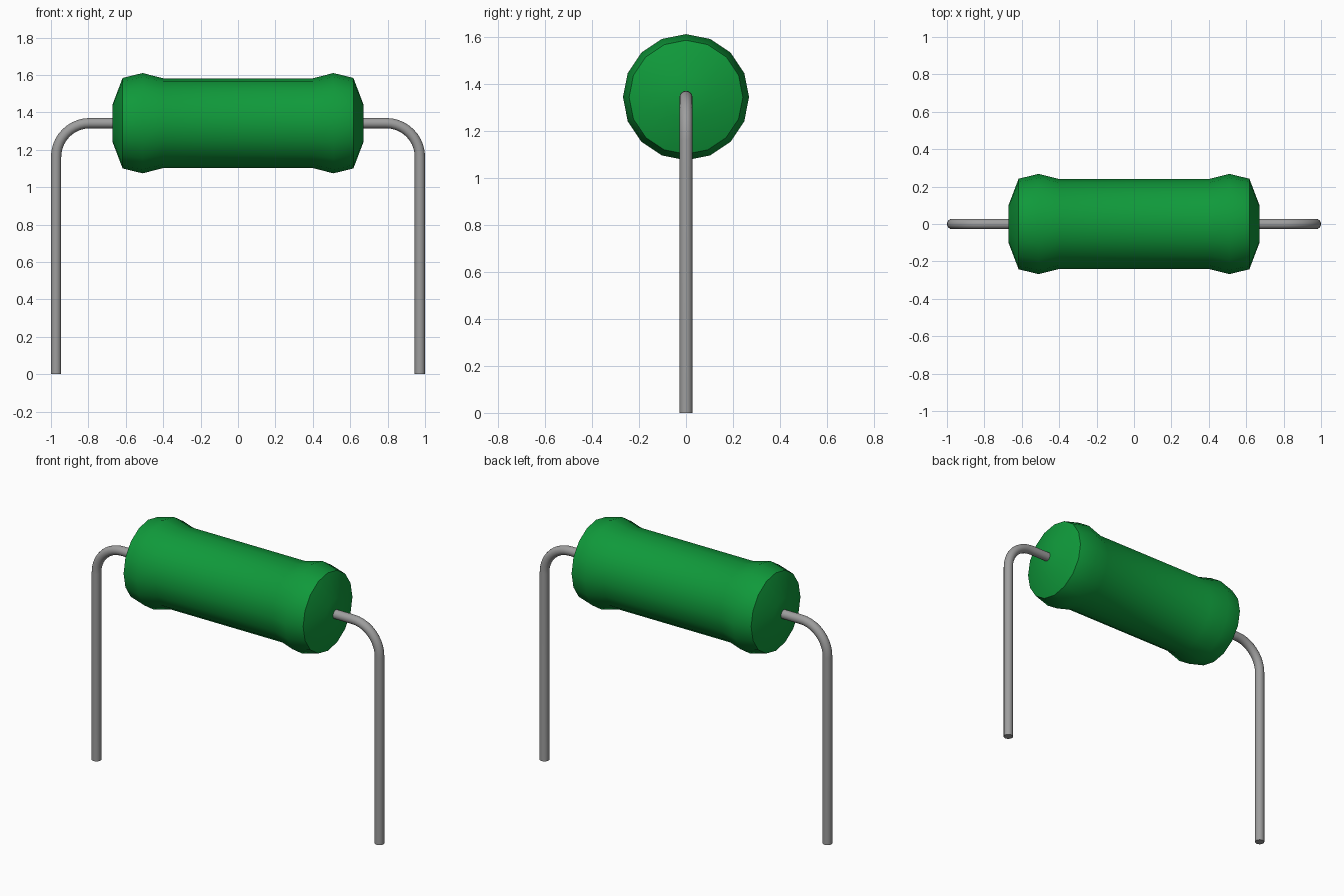
import bpy, bmesh, math
from mathutils import Vector

cube = bpy.data.objects.get("Cube")
if cube:
    bpy.data.objects.remove(cube, do_unlink=True)

AXIS_Z = 1.342       # height of the body axis
WIRE_R = 0.0275
BEND_R = 0.18
LEG_X = 1.0 - WIRE_R


def material(name, rgb, roughness):
    m = bpy.data.materials.new(name)
    m.use_nodes = True
    m.diffuse_color = (*rgb, 1)
    bsdf = m.node_tree.nodes["Principled BSDF"]
    bsdf.inputs["Base Color"].default_value = (*rgb, 1)
    bsdf.inputs["Roughness"].default_value = roughness
    return m


def sweep(name, rings, sides, mat):
    """Skin circles given as (centre, normal direction in the xz plane, radius)."""
    bm = bmesh.new()
    loops = []
    for centre, up, radius in rings:
        loop = []
        for i in range(sides):
            a = math.tau * i / sides
            offset = up * math.cos(a) + Vector((0, 1, 0)) * math.sin(a)
            loop.append(bm.verts.new(centre + offset * radius))
        loops.append(loop)
    for a, b in zip(loops, loops[1:]):
        for i in range(sides):
            j = (i + 1) % sides
            bm.faces.new((a[i], a[j], b[j], b[i]))
    bm.faces.new(loops[0])
    bm.faces.new(loops[-1])
    bmesh.ops.recalc_face_normals(bm, faces=bm.faces)
    mesh = bpy.data.meshes.new(name)
    bm.to_mesh(mesh)
    bm.free()
    mesh.materials.append(mat)
    obj = bpy.data.objects.new(name, mesh)
    bpy.context.collection.objects.link(obj)
    bpy.ops.object.select_all(action='DESELECT')
    obj.select_set(True)
    bpy.context.view_layer.objects.active = obj
    bpy.ops.object.shade_smooth_by_angle(angle=math.radians(35))
    return obj


green = material("green coating", (0.005, 0.32, 0.043), 0.5)
metal = material("grey metal", (0.34, 0.34, 0.34), 0.5)

# Body: mirrored (x, radius) profile with flared ends and shallow cone caps
half = [(0.40, 0.24), (0.51, 0.268), (0.617, 0.242), (0.672, 0.097)]
profile = [(-x, r) for x, r in reversed(half)] + half
sweep("body", [(Vector((x, 0, AXIS_Z)), Vector((0, 0, 1)), r) for x, r in profile],
      16, green)


# Wire leads: straight out of the body, a quarter bend, then down to the ground
def lead(name, side):
    bend_x, bend_z = LEG_X - BEND_R, AXIS_Z - BEND_R
    rings = [(Vector((side * 0.64, 0, AXIS_Z)), Vector((0, 0, 1)), WIRE_R)]
    steps = 10
    for i in range(steps + 1):
        a = math.pi / 2 * i / steps
        up = Vector((side * math.sin(a), 0, math.cos(a)))
        rings.append((Vector((side * bend_x, 0, bend_z)) + up * BEND_R, up, WIRE_R))
    rings.append((Vector((side * LEG_X, 0, 0)), Vector((side, 0, 0)), WIRE_R))
    sweep(name, rings, 16, metal)


lead("left_lead", 1)
lead("right_lead", -1)
